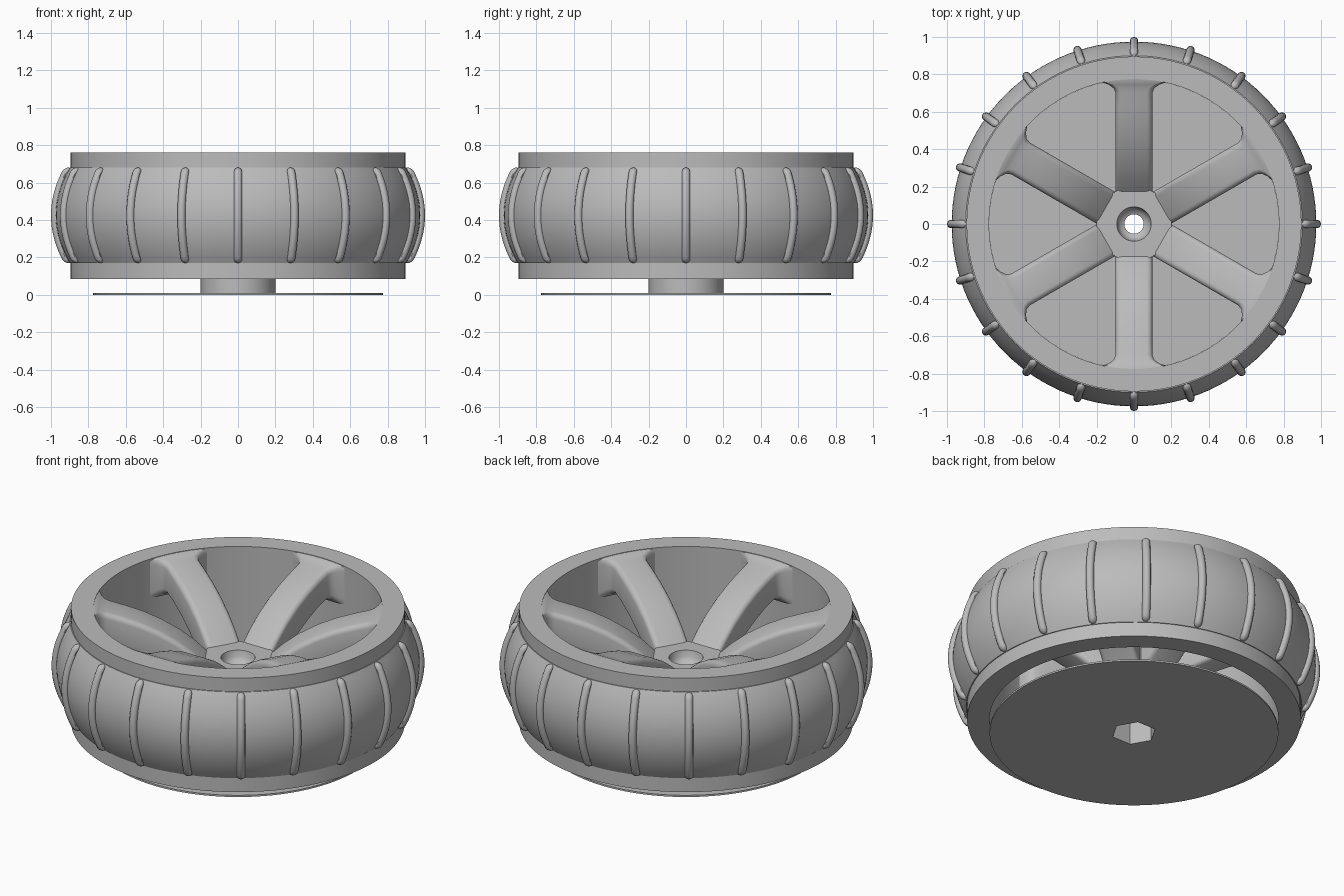
import bpy, bmesh, math
from math import cos, sin, pi, radians

if "Cube" in bpy.data.objects:
    bpy.data.objects.remove(bpy.data.objects["Cube"], do_unlink=True)

GREY = (0.5, 0.5, 0.5, 1)
mat = bpy.data.materials.new("plain grey")
mat.use_nodes = True
mat.diffuse_color = GREY
mat.node_tree.nodes["Principled BSDF"].inputs["Base Color"].default_value = GREY


def finish(name, bm):
    """Turn a bmesh into a smooth shaded object with sharp creases."""
    bmesh.ops.recalc_face_normals(bm, faces=bm.faces)
    mesh = bpy.data.meshes.new(name)
    bm.to_mesh(mesh)
    bm.free()
    mesh.materials.append(mat)
    obj = bpy.data.objects.new(name, mesh)
    bpy.context.collection.objects.link(obj)
    bpy.ops.object.select_all(action='DESELECT')
    obj.select_set(True)
    bpy.context.view_layer.objects.active = obj
    bpy.ops.object.shade_smooth_by_angle(angle=radians(32))
    return obj


def loft(bm, rings, closed=False):
    """Skin between rings of points; cap the ends unless closed into a loop."""
    loops = [[bm.verts.new(p) for p in ring] for ring in rings]
    n = len(loops[0])
    for k in range(len(loops) if closed else len(loops) - 1):
        a, b = loops[k], loops[(k + 1) % len(loops)]
        for i in range(n):
            j = (i + 1) % n
            bm.faces.new((a[i], a[j], b[j], b[i]))
    if not closed:
        bm.faces.new(loops[0])
        bm.faces.new(loops[-1])


def circle(r, z, n):
    return [(r * cos(2 * pi * i / n), r * sin(2 * pi * i / n), z) for i in range(n)]


def hexagon(r, z, n):
    pts = []
    for i in range(n):
        a = 2 * pi * i / n
        d = r * cos(pi / 6) / cos(a % (pi / 3) - pi / 6)
        pts.append((d * cos(a), d * sin(a), z))
    return pts


def bulge(t, r_end, r_mid):
    """Radius of the tyre arc for t from -1 to 1."""
    return r_end + (r_mid - r_end) * (1 - t * t)


def repeat(obj, count, start):
    """Copy an object evenly around the axle."""
    name = obj.name
    obj.rotation_euler.z = start
    for k in range(1, count):
        dup = obj.copy()
        dup.name = f"{name}_{k + 1}"
        dup.rotation_euler.z = start + 2 * pi * k / count
        bpy.context.collection.objects.link(dup)


MID, HALF = 0.425, 0.255

# Tyre ring with straight flanges and a bulging tread band
steps = [-1 + i / 8 for i in range(17)]
profile = [(0.775, 0.085), (0.895, 0.085), (0.895, MID - HALF)]
profile += [(bulge(t, 0.9, 0.975), MID + HALF * t) for t in steps]
profile += [(0.895, MID + HALF), (0.895, 0.76), (0.775, 0.76)]
bm = bmesh.new()
loft(bm, [circle(r, z, 120) for r, z in profile], closed=True)
finish("tyre_ring", bm)

# Tread bars: bowed rods with rounded ends
bm = bmesh.new()
rings = []
for i in range(25):
    t = -cos(pi * i / 24)
    rad = 0.022 * min(1, math.sqrt(max(0.02, 1 - ((abs(t) - 0.92) / 0.08) ** 2))
                      if abs(t) > 0.92 else 1)
    r = bulge(t, 0.908, 0.978)
    rings.append([(r + rad * cos(2 * pi * k / 12), rad * sin(2 * pi * k / 12),
                   MID + HALF * t) for k in range(12)])
loft(bm, rings)
repeat(finish("tread_bar", bm), 20, 0)

# Hub with a dished round bore on top and a hexagonal socket below
N = 72
bm = bmesh.new()
loft(bm, [circle(0.2, 0, N), circle(0.2, 0.465, N), circle(0.092, 0.465, N),
          circle(0.085, 0.43, N), circle(0.072, 0.41, N), circle(0.052, 0.4, N),
          circle(0.052, 0.3, N), hexagon(0.12, 0.3, N), hexagon(0.12, 0, N)],
     closed=True)
finish("hub", bm)

# Thin base disc around the socket
bm = bmesh.new()
loft(bm, [circle(0.775, 0, N), circle(0.775, 0.01, N),
          hexagon(0.12, 0.01, N), hexagon(0.12, 0, N)], closed=True)
finish("base_disc", bm)


def spoke_section(x, top, bottom, half):
    """Rounded rectangle across the spoke."""
    c, h = 0.03, (top - bottom) / 2
    pts = []
    for k, (sy, sz) in enumerate(((1, 1), (-1, 1), (-1, -1), (1, -1))):
        for s in range(5):
            a = (k + s / 4) * pi / 2
            pts.append((x, sy * (half - c) + c * cos(a),
                        (top + bottom) / 2 + sz * (h - c) + c * sin(a)))
    return pts


# Arched spokes that flare where they meet the ring
bm = bmesh.new()
loft(bm, [spoke_section(*s) for s in (
    (0.175, 0.465, 0.28, 0.098), (0.24, 0.525, 0.33, 0.098),
    (0.32, 0.585, 0.39, 0.098), (0.42, 0.642, 0.45, 0.098),
    (0.52, 0.685, 0.5, 0.098), (0.62, 0.717, 0.54, 0.098),
    (0.7, 0.738, 0.56, 0.098), (0.725, 0.745, 0.555, 0.108),
    (0.745, 0.752, 0.545, 0.135), (0.757, 0.757, 0.53, 0.17),
    (0.79, 0.758, 0.53, 0.17))])
repeat(finish("spoke", bm), 6, pi / 6)
